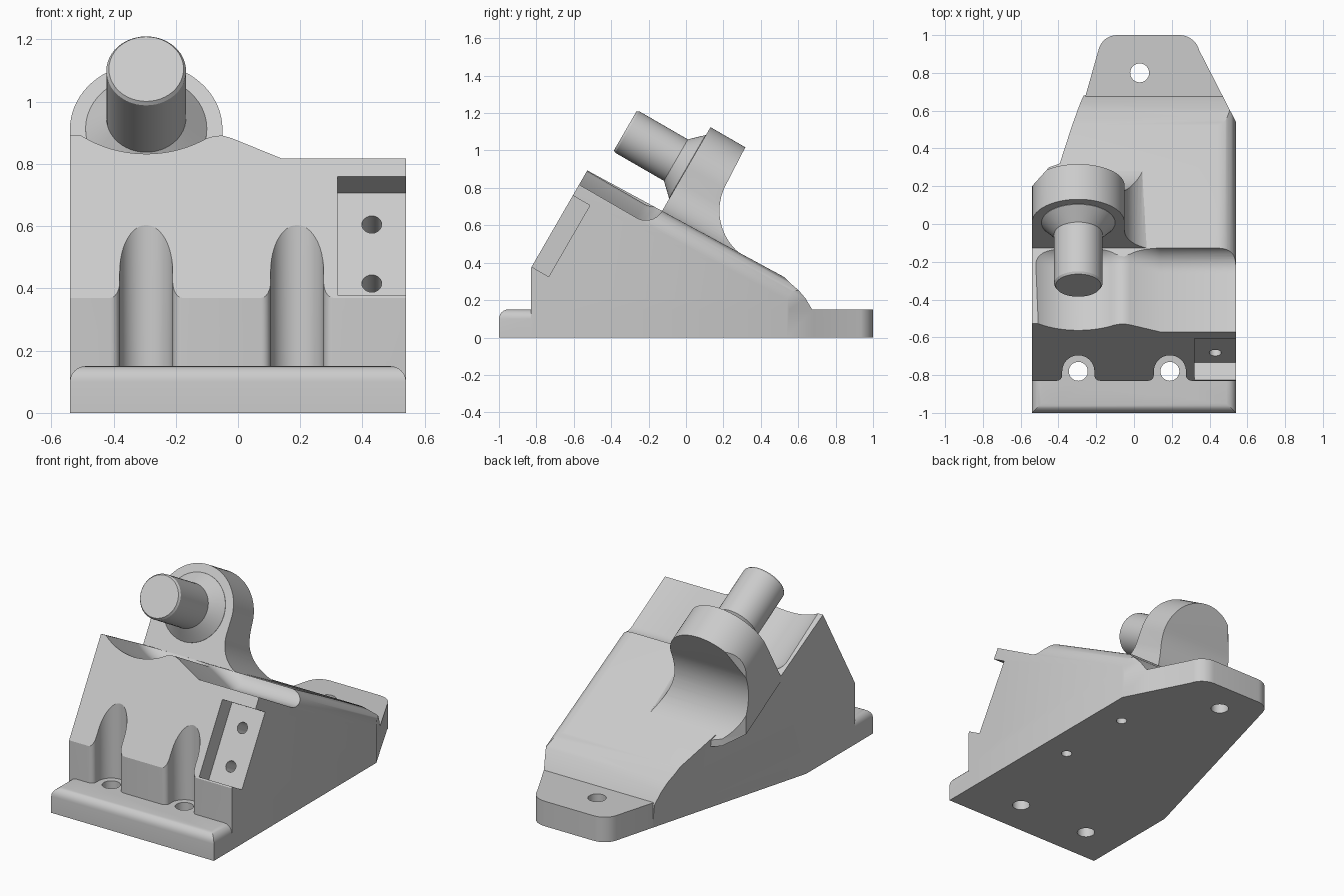
import bpy, bmesh
from math import sin, cos, radians
from mathutils import Vector

if "Cube" in bpy.data.objects:
    bpy.data.objects.remove(bpy.data.objects["Cube"])

grey = bpy.data.materials.new("plain_grey")
grey.use_nodes = True
grey.diffuse_color = (0.6, 0.6, 0.6, 1)
grey.node_tree.nodes["Principled BSDF"].inputs["Base Color"].default_value = grey.diffuse_color

# Working frames: origin, two profile axes, sweep axis
X, Y, Z = Vector((1, 0, 0)), Vector((0, 1, 0)), Vector((0, 0, 1))
C, S = cos(radians(30)), sin(radians(30))
DOWN = Vector((0, C, -S))      # pin axis, running back and down
UP = Vector((0, S, C))         # square to the sloping top
PX = -0.295                    # pin centre line
ZERO = Vector((0, 0, 0))
TIP = Vector((0, -0.325, 1.105))
SIDE = (ZERO, Y, Z, X)
PLAN = (ZERO, X, Y, Z)
SLOPE = (TIP, X, UP, DOWN)
PIN = (TIP + X * PX, X, UP, DOWN)
FACE = (Vector((0, -0.825, 0.378)), X, UP, DOWN)


def loft(name, frame, sections):
    """Solid through (height, points) sections that share a point count."""
    o, u, v, w = frame
    bm = bmesh.new()
    rings = [[bm.verts.new(o + u * a + v * b + w * h) for a, b in pts] for h, pts in sections]
    n = len(rings[0])
    for r, q in zip(rings, rings[1:]):
        for i in range(n):
            j = (i + 1) % n
            bm.faces.new((r[i], r[j], q[j], q[i]))
    bm.faces.new(rings[0][::-1])
    bm.faces.new(rings[-1])
    bmesh.ops.recalc_face_normals(bm, faces=bm.faces)
    me = bpy.data.meshes.new(name)
    bm.to_mesh(me)
    bm.free()
    me.materials.append(grey)
    ob = bpy.data.objects.new(name, me)
    bpy.context.collection.objects.link(ob)
    return ob


def prism(name, frame, pts, lo, hi):
    return loft(name, frame, [(lo, pts), (hi, pts)])


def arc(cx, cy, r, a0, a1, n=14):
    angles = [radians(a0 + (a1 - a0) * i / n) for i in range(n + 1)]
    return [(cx + r * cos(a), cy + r * sin(a)) for a in angles]


def circle(r, cx=0, cy=0, n=40):
    return arc(cx, cy, r, 0, 360, n)[:-1]


def activate(ob):
    bpy.ops.object.select_all(action='DESELECT')
    bpy.context.view_layer.objects.active = ob
    ob.select_set(True)


def combine(target, tool, op):
    mod = target.modifiers.new(op, 'BOOLEAN')
    mod.operation, mod.solver, mod.object = op, 'EXACT', tool
    activate(target)
    bpy.ops.object.modifier_apply(modifier=mod.name)
    bpy.data.objects.remove(tool)


def finish(ob):
    activate(ob)
    bpy.ops.object.shade_smooth_by_angle(angle=radians(30))


# Plan outline: tapered foot, with the right flank's bend moving back as it rises
def plan(front, bend):
    return ([(-0.54, front), (0.54, front), (0.54, 0.54), (0.345, 0.92)]
            + arc(0.24, 0.89, 0.11, 25, 90, 8) + arc(-0.09, 0.9, 0.1, 90, 165, 8) + [(-0.54, bend)])


# Top outline with its rounded left edge
def crest(t):
    return [(-0.7, -2), (-0.7, t)] + arc(0.44, t - 0.1, 0.1, 90, 0) + [(0.54, -2)]


# Wedge body: side outline trimmed by the plan and the sloping top
body = prism("wedge_body", SIDE, [
    (-0.83, 0), (-0.83, 0.37), (-0.45, 1.028), (0.2, 0.9), (0.45, 0.42), (0.5, 0.348),
    (0.556, 0.292), (0.6, 0.255), (0.64, 0.208), (0.68, 0.14), (0.68, 0)], -0.54, 0.54)
flank = loft("plan_trim", PLAN, [(z, plan(-1.2, 0.35 * z - 0.37)) for z in (0, 1.2)])
combine(body, flank, 'INTERSECT')
combine(body, loft("crest_trim", SLOPE, [(-0.6, crest(-0.299)), (2, crest(-0.228))]), 'INTERSECT')


# Front pocket: pin groove and lowered pad, ending in a concave fillet
def pocket(rise):
    groove = [(PX + a, b) for a, b in arc(0, 0, 0.355, -137.3, -57, 20)]
    pad = [(-0.075, -0.289), (-0.05, -0.287), (-0.02, -0.297), (0.14, -0.372), (0.7, -0.372)]
    floor = [(-0.7, -0.24)] + groove + pad
    return [(x, t + rise) for x, t in floor] + [(0.7, 0.4), (-0.7, 0.4)]


fillet = [(0.285 + a, 0.1 + b) for a, b in arc(0, 0, 0.1, -90, 0, 10)]
combine(body, loft("pocket_cut", SLOPE, [(-0.8, pocket(0))] + [(s, pocket(r)) for s, r in fillet]), 'DIFFERENCE')

# Foot plate, running out behind the wedge
foot = loft("foot", PLAN, [(z, plan(-0.8, 0.35 * z - 0.37)) for z in (0, 0.15)])
combine(body, foot, 'UNION')

# Front flange with rounded upper edges
flange = prism("flange", PLAN, [(-0.54, -1), (0.54, -1), (0.54, -0.8), (-0.54, -0.8)], 0, 0.15)
bm = bmesh.new()
bm.from_mesh(flange.data)
edges = [e for e in bm.edges if all(v.co.z > 0.1 for v in e.verts) and any(v.co.y < -0.9 for v in e.verts)]
bmesh.ops.bevel(bm, geom=edges, offset=0.05, segments=6, profile=0.5, affect='EDGES')
bm.to_mesh(flange.data)
bm.free()
combine(body, flange, 'UNION')

# Bolt slots and bolt holes in the front
for x in (PX, 0.19):
    half = arc(0, 0, 0.085, 90, 0, 12) + arc(0.115, -0.02, 0.03, 180, 270, 6) + [(0.115, -0.25)]
    slot = half + [(-a, b) for a, b in half[:0:-1]]
    combine(body, prism("slot_cut", PLAN, [(x + a, b - 0.78) for a, b in slot], 0.15, 1.2), 'DIFFERENCE')
    combine(body, prism("bolt_cut", PLAN, circle(0.05, x, -0.78), -0.1, 0.4), 'DIFFERENCE')

# Rear bolt hole and blind dowel holes underneath
combine(body, prism("rear_bolt_cut", PLAN, circle(0.05, 0.03, 0.8), -0.1, 0.4), 'DIFFERENCE')
for y in (-0.16, 0.33):
    combine(body, prism("dowel_cut", PLAN, circle(0.03, 0.37, y), -0.1, 0.12), 'DIFFERENCE')

# Notch in the front face with two screw holes
notch = [(0.32, 0), (0.7, 0), (0.7, 0.44), (0.32, 0.44)]
combine(body, prism("notch_cut", FACE, notch, -0.2, 0.105), 'DIFFERENCE')
for v in (0.104, 0.323):
    combine(body, prism("screw_cut", FACE, circle(0.032, 0.43, v, 24), 0, 0.22), 'DIFFERENCE')
finish(body)

# Pin boss: round head, flared foot, hollowed back
head = ([(-0.245, -0.3), (-0.245, 0)] + arc(0, 0, 0.245, 180, 0, 36)[1:]
        + arc(0.445, -0.09, 0.2, 180, 270) + [(0.445, -0.3)])
boss = prism("pin_boss", PIN, head, 0.385, 0.95)
back = [(0.3, -0.5), (0.3, 0.4), (0.6, 0.4), (0.6, 0.245)] + arc(0.905, 0.03, 0.295, 180, 270, 24) + [(1, -0.27), (1, -0.5)]
combine(boss, prism("back_trim", (TIP, DOWN, UP, X), back, -0.6, 1), 'INTERSECT')
clip = [(-0.6, -0.6), (-0.6, 0.2), (-0.54, 0.2), (-0.45, 0.3), (-0.365, 0.33), (-0.24, 0.68), (0.4, 0.68), (0.4, -0.6)]
combine(boss, prism("boss_trim", PLAN, clip, 0, 2), 'INTERSECT')
finish(boss)

# Pin with chamfered tip and conical collar
pin = loft("pin", PIN, [(s, circle(r, n=48)) for s, r in (
    (0, 0.12), (0.012, 0.128), (0.313, 0.128), (0.383, 0.195), (0.45, 0.195))])
finish(pin)
